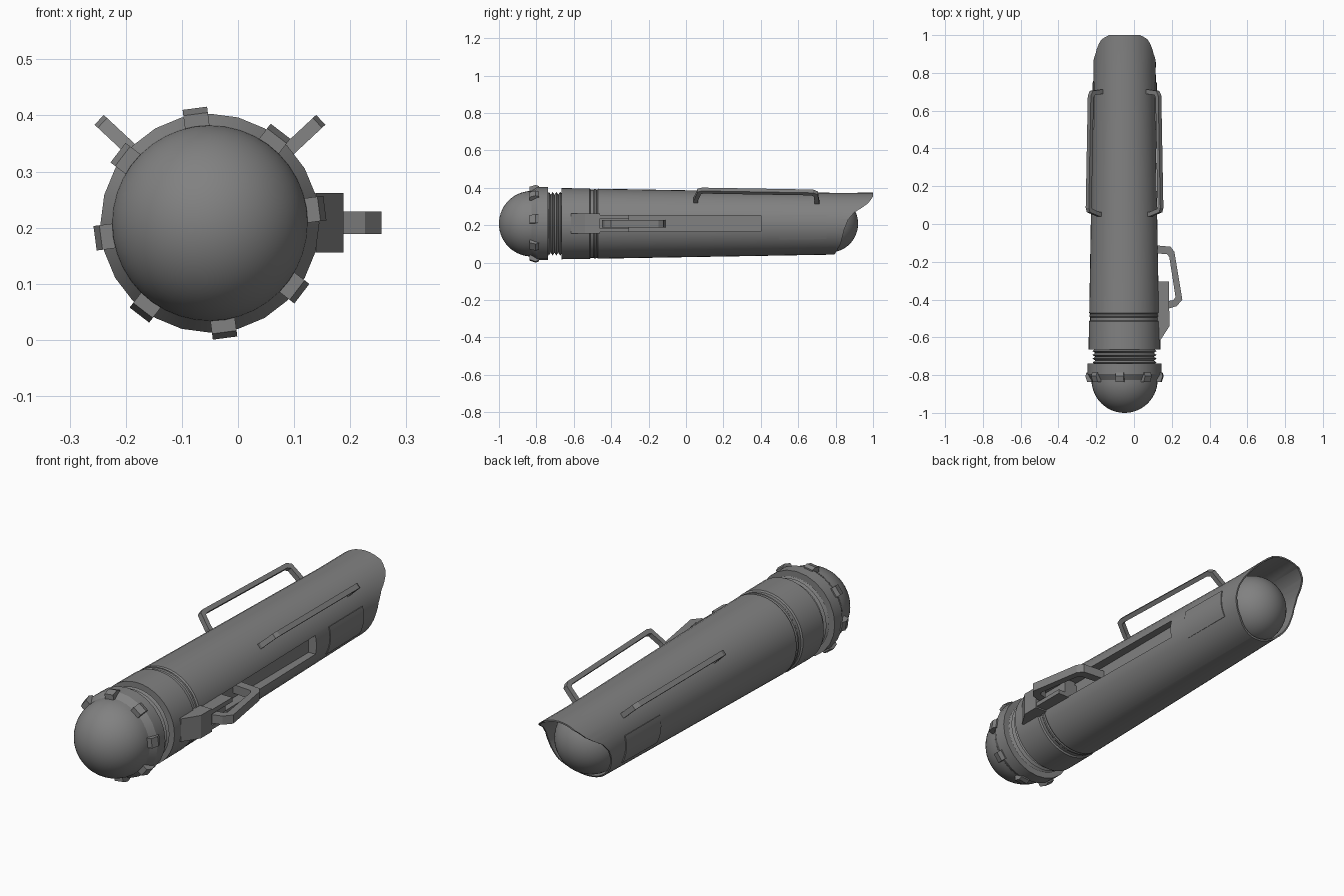
import bpy, bmesh
from math import sin, cos, pi, radians
from mathutils import Vector

cube = bpy.data.objects.get("Cube")
if cube:
    bpy.data.objects.remove(cube, do_unlink=True)

CX, CZ = -0.05, 0.208      # long axis of the cylinder runs along y
AXIS = Vector((CX, 0, CZ))
X, Y, Z = Vector((1, 0, 0)), Vector((0, 1, 0)), Vector((0, 0, 1))

grey = bpy.data.materials.new("mid grey")
grey.use_nodes = True
colour = (0.22, 0.22, 0.22, 1)
grey.diffuse_color = colour
grey.node_tree.nodes["Principled BSDF"].inputs["Base Color"].default_value = colour


def finish(bm, name):
    bmesh.ops.remove_doubles(bm, verts=bm.verts, dist=0.00001)
    bmesh.ops.recalc_face_normals(bm, faces=bm.faces)
    mesh = bpy.data.meshes.new(name)
    bm.to_mesh(mesh)
    bm.free()
    mesh.materials.append(grey)
    ob = bpy.data.objects.new(name, mesh)
    bpy.context.collection.objects.link(ob)
    return ob


def activate(ob):
    bpy.ops.object.select_all(action='DESELECT')
    ob.select_set(True)
    bpy.context.view_layer.objects.active = ob


def smooth(ob, angle=30):
    activate(ob)
    bpy.ops.object.shade_smooth_by_angle(angle=radians(angle))


def lathe(name, profile, sides=40, arc=None):
    """Turn (y, radius) points about the long axis; an arc gives a capped sector."""
    bm = bmesh.new()
    start, end = arc or (0, 2 * pi)
    rings = []
    for i in range(sides + 1):
        a = start + (end - start) * i / sides
        rings.append([bm.verts.new((CX + r * cos(a), y, CZ + r * sin(a)))
                      for y, r in profile])
    n = len(profile)
    for a, b in zip(rings, rings[1:]):
        for j in range(n if arc else n - 1):
            k = (j + 1) % n
            bm.faces.new((a[j], a[k], b[k], b[j]))
    if arc:
        bm.faces.new(rings[0])
        bm.faces.new(rings[-1])
    bmesh.ops.dissolve_degenerate(bm, edges=bm.edges, dist=0.00001)
    return finish(bm, name)


def prism(name, outline, width, u, v, w, origin=Vector()):
    """Extrude a flat outline lying in the u, v plane along w."""
    bm = bmesh.new()
    a, b = [[bm.verts.new(origin + u * p + v * q + w * s * width / 2)
             for p, q in outline] for s in (-1, 1)]
    bm.faces.new(a)
    bm.faces.new(b)
    for i in range(len(a)):
        k = (i + 1) % len(a)
        bm.faces.new((a[i], a[k], b[k], b[i]))
    return finish(bm, name)


def cut(ob, cutter):
    cutter.hide_render = True
    mod = ob.modifiers.new("cut", 'BOOLEAN')
    mod.operation, mod.solver, mod.object = 'DIFFERENCE', 'EXACT', cutter
    activate(ob)
    bpy.ops.object.modifier_apply(modifier=mod.name)
    bpy.data.objects.remove(cutter, do_unlink=True)


def dome(name, centre, radius, direction):
    steps = 14
    points = [(centre + direction * radius * cos(t), radius * sin(t))
              for t in (pi / 2 * i / steps for i in range(steps + 1))]
    smooth(lathe(name, points + [(centre, 0)]))


def box(y0, y1, v0, v1):
    return [(y0, v0), (y1, v0), (y1, v1), (y0, v1)]


# Tapered tube with front band, groove and open rear bore
body = lathe("body_tube", [
    (-0.665, 0), (-0.665, 0.19), (-0.515, 0.189), (-0.51, 0.182), (-0.495, 0.182),
    (-0.49, 0.186), (-0.482, 0.186), (-0.477, 0.182), (-0.47, 0.187),
    (0.8, 0.165), (1.0, 0.166), (1.0, 0.159), (0.74, 0.158), (0.74, 0)])
# Scooped rear opening
cut(body, prism("rear_cutter", [
    (1.1, 0.362), (0.998, 0.35), (0.975, 0.318), (0.94, 0.293), (0.9, 0.268),
    (0.867, 0.23), (0.847, 0.18), (0.827, 0.1), (0.795, 0.045), (0.78, -0.05),
    (1.1, -0.05)], 1, Y, Z, X))
# Long side slot
cut(body, prism("slot_cutter", box(-0.45, 0.4, 0.167, 0.253), 0.2, Y, Z, X, X * 0.182))
smooth(body)

# Domes at both ends
dome("front_dome", -0.825, 0.175, -1)
dome("rear_dome", 0.766, 0.154, 1)

# Collar behind the front dome, with eight lugs
smooth(lathe("front_collar", [(-0.83, 0), (-0.83, 0.172), (-0.795, 0.195),
                              (-0.738, 0.195), (-0.738, 0)], 24), 20)
for i in range(8):
    a = radians(7.5 + 45 * i)
    out, side = Vector((cos(a), 0, sin(a))), Vector((-sin(a), 0, cos(a)))
    prism("collar_lug", [(-0.837, 0.165), (-0.837, 0.196), (-0.805, 0.2065),
                         (-0.785, 0.2), (-0.785, 0.165)], 0.044, Y, out, side, AXIS)

# Threaded neck
thread = [(-0.745, 0)]
for i in range(4):
    y = -0.743 + 0.02 * i
    thread += [(y, 0.155), (y + 0.01, 0.17)]
smooth(lathe("threaded_neck", thread + [(-0.66, 0.155), (-0.66, 0)]))

# Curved plates low on both sides near the rear
plate = [(0.5, 0.15), (0.75, 0.15), (0.75, 0.1705), (0.5, 0.1735)]
for name, lo, hi in (("left_plate", -29, 16), ("right_plate", 164, 209)):
    smooth(lathe(name, plate, 8, (radians(lo), radians(hi))))

# Slanted rail handles on the upper left and right
handle = [(0.04, 0.16), (0.04, 0.19), (0.062, 0.262), (0.085, 0.27), (0.68, 0.255),
          (0.705, 0.24), (0.715, 0.15), (0.69, 0.15), (0.683, 0.226), (0.668, 0.235),
          (0.092, 0.249), (0.08, 0.244), (0.063, 0.19), (0.063, 0.16)]
for name, s in (("left_handle", 1), ("right_handle", -1)):
    a = radians(43)
    prism(name, handle, 0.024, Y, Vector((s * cos(a), 0, sin(a))),
          Vector((-s * sin(a), 0, cos(a))), AXIS)

# Clip mount on the left side: wedge block and two rails over the slot
mount = Vector((0, 0, 0.209))
prism("clip_block", [(-0.615, 0.12), (-0.615, 0.14), (-0.54, 0.188),
                     (-0.46, 0.188), (-0.46, 0.1)], 0.106, Y, X, Z, mount)
for s in (-1, 1):
    prism("clip_rail", box(-0.46, -0.305, 0.09, 0.185), 0.02, Y, X, Z, mount + Z * s * 0.036)
prism("clip_floor", box(-0.46, -0.305, 0.08, 0.15), 0.06, Y, X, Z, mount)

# Bent clip lever
prism("clip_lever", [
    (-0.11, 0.08), (-0.12, 0.193), (-0.148, 0.214), (-0.4, 0.256), (-0.435, 0.226),
    (-0.45, 0.175), (-0.41, 0.175), (-0.403, 0.207), (-0.388, 0.22),
    (-0.175, 0.187), (-0.16, 0.175), (-0.152, 0.08)], 0.04, Y, X, Z, mount)
